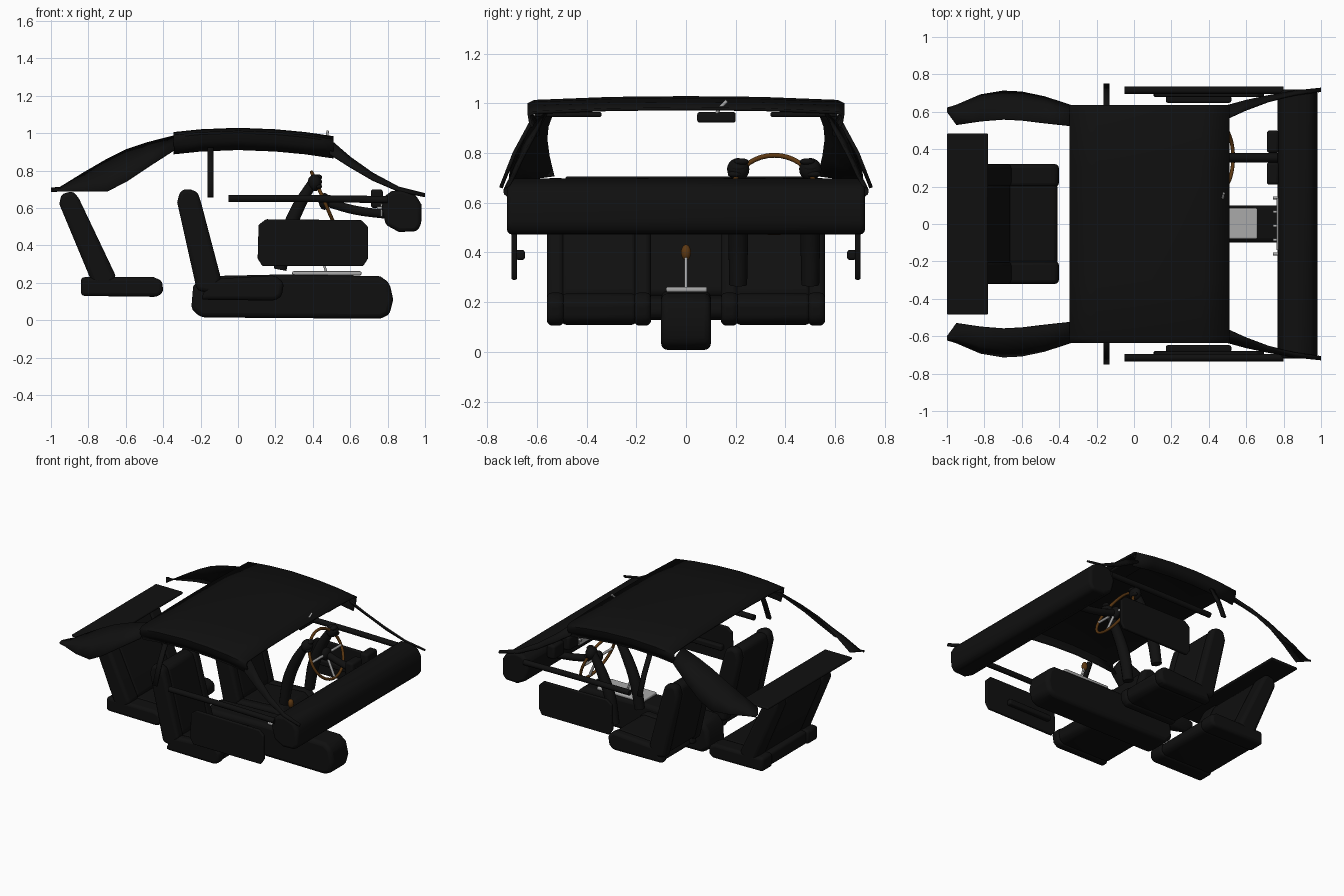
import bpy, bmesh, math
from mathutils import Vector

old = bpy.data.objects.get("Cube")
if old:
    bpy.data.objects.remove(old, do_unlink=True)


def material(name, color):
    m = bpy.data.materials.new(name)
    m.use_nodes = True
    m.diffuse_color = (*color, 1)
    m.node_tree.nodes["Principled BSDF"].inputs["Base Color"].default_value = (*color, 1)
    return m


BLACK = material("black_trim", (0.005, 0.005, 0.005))
BROWN = material("brown_wood", (0.11, 0.04, 0.006))
GREY = material("grey_metal", (0.4, 0.4, 0.4))
SIDES = (("left", 1), ("right", -1))


def finish(name, bm, mat, bevel=0, thick=0):
    """Turn a bmesh into a smooth shaded object, optionally thickened and rounded."""
    bmesh.ops.recalc_face_normals(bm, faces=bm.faces)
    mesh = bpy.data.meshes.new(name)
    bm.to_mesh(mesh)
    bm.free()
    mesh.materials.append(mat)
    ob = bpy.data.objects.new(name, mesh)
    bpy.context.collection.objects.link(ob)
    if thick:
        mod = ob.modifiers.new("thickness", "SOLIDIFY")
        mod.thickness, mod.offset = thick, 0
    if bevel:
        mod = ob.modifiers.new("rounding", "BEVEL")
        mod.width, mod.segments, mod.angle_limit = bevel, 3, math.radians(35)
    bpy.ops.object.select_all(action="DESELECT")
    ob.select_set(True)
    bpy.context.view_layer.objects.active = ob
    bpy.ops.object.shade_smooth_by_angle(angle=math.radians(40))
    return ob


def prism(name, profile, y0, y1, mat=BLACK, bevel=0.02):
    """Extrude an x-z profile from y0 to y1."""
    bm = bmesh.new()
    face = bm.faces.new([bm.verts.new((x, y0, z)) for x, z in profile])
    out = bmesh.ops.extrude_face_region(bm, geom=[face])
    moved = [v for v in out["geom"] if isinstance(v, bmesh.types.BMVert)]
    bmesh.ops.translate(bm, verts=moved, vec=(0, y1 - y0, 0))
    return finish(name, bm, mat, bevel)


def box(name, xs, ys, zs, mat=BLACK, bevel=0.01):
    (a, b), (c, d) = xs, zs
    return prism(name, [(a, c), (b, c), (b, d), (a, d)], *ys, mat, bevel)


def sheet(name, rows, thick):
    """Skin a grid of points and give it thickness."""
    bm = bmesh.new()
    grid = [[bm.verts.new(p) for p in row] for row in rows]
    for r, s in zip(grid, grid[1:]):
        for i in range(len(r) - 1):
            bm.faces.new((r[i], r[i + 1], s[i + 1], s[i]))
    return finish(name, bm, BLACK, 0, thick)


def tube(name, points, radius, mat=BLACK, radii=None):
    """Smooth round bar through the points."""
    cu = bpy.data.curves.new(name, "CURVE")
    cu.dimensions, cu.bevel_depth, cu.bevel_resolution = "3D", radius, 3
    cu.use_fill_caps = True
    sp = cu.splines.new("BEZIER")
    sp.bezier_points.add(len(points) - 1)
    for i, (bp, p) in enumerate(zip(sp.bezier_points, points)):
        bp.co = p
        bp.handle_left_type = bp.handle_right_type = "AUTO"
        bp.radius = radii[i] if radii else 1
    cu.materials.append(mat)
    ob = bpy.data.objects.new(name, cu)
    bpy.context.collection.objects.link(ob)
    return ob


def ball(name, center, scale, mat):
    bm = bmesh.new()
    bmesh.ops.create_uvsphere(bm, u_segments=16, v_segments=10, radius=1)
    for v in bm.verts:
        v.co = Vector(center) + Vector([a * b for a, b in zip(v.co, scale)])
    return finish(name, bm, mat)


# Roof lining with a turned down rim on each side
half = [(0.595, -0.11), (0.625, -0.06), (0.632, -0.025), (0.61, -0.015), (0.3, -0.003)]
section = [(-y, z) for y, z in half] + [(0, 0)] + half[::-1]
stations = [(-0.345, 1.0), (-0.2, 1.015), (0, 1.023), (0.2, 1.015), (0.36, 1.0), (0.51, 0.978)]
sheet("roof_lining", [[(x, y, top + z) for y, z in section] for x, top in stations], 0.012)

# Pillars, side trim and doors
for side, s in SIDES:
    quarter = [(-1.0, 0.62, 0.69, 0.60, 0.705), (-0.95, 0.635, 0.69, 0.53, 0.71),
               (-0.82, 0.69, 0.69, 0.55, 0.79), (-0.7, 0.71, 0.69, 0.56, 0.86),
               (-0.6, 0.705, 0.74, 0.555, 0.91), (-0.48, 0.68, 0.82, 0.54, 0.95),
               (-0.34, 0.635, 0.91, 0.525, 0.985)]
    sheet(side + "_rear_quarter_trim",
          [[(x, s * yo, zo), (x, s * (yo * 0.65 + yi * 0.35 + 0.01), (zo + zi) / 2), (x, s * yi, zi)]
           for x, yo, zo, yi, zi in quarter], 0.008)
    pillar = [(0.49, 0.56, 0.965, 0.63, 0.89), (0.6, 0.61, 0.87, 0.66, 0.82),
              (0.72, 0.655, 0.785, 0.685, 0.75), (0.86, 0.69, 0.71, 0.71, 0.69),
              (1.0, 0.71, 0.675, 0.725, 0.662)]
    sheet(side + "_windscreen_pillar",
          [[(x, s * yi, zi), (x, s * yo, zo)] for x, yi, zi, yo, zo in pillar], 0.012)
    sheet(side + "_centre_pillar",
          [[(x, s * 0.625, 0.92), (x, s * 0.69, 0.80), (x, s * 0.745, 0.66)]
           for x in (-0.163, -0.13)], 0.015)
    tube(side + "_door_top_rail", [(-0.05, s * 0.715, 0.65), (0.4, s * 0.715, 0.65),
                                   (0.8, s * 0.715, 0.645)], 0.02)
    prism(side + "_door_panel", [(0.13, 0.29), (0.67, 0.29), (0.695, 0.33), (0.695, 0.5), (0.66, 0.535),
                                 (0.15, 0.54), (0.11, 0.51), (0.105, 0.33)],
          s * 0.68, s * 0.702, BLACK, 0.006)
    box(side + "_armrest", (0.17, 0.52), sorted((s * 0.648, s * 0.685)), (0.37, 0.41))
    box(side + "_sun_visor", (0.36, 0.49), sorted((s * 0.34, s * 0.61)), (0.945, 0.965), BLACK, 0.008)


def seat(name, y, half_width, bolster, back, cushion):
    """Seat made of a leaning back and a cushion, both with side bolsters."""
    inner = half_width - bolster
    for part, profile in (("back", back), ("cushion", cushion)):
        cx = sum(p[0] for p in profile) / len(profile)
        cz = sum(p[1] for p in profile) / len(profile)
        pad = [(cx + (x - cx) * 0.96, cz + (z - cz) * 0.94) for x, z in profile]
        prism(f"{name}_{part}_pad", pad, y - inner, y + inner, BLACK, 0.018)
        for side, s in SIDES:
            prism(f"{name}_{part}_{side}_bolster", profile,
                  y + s * (inner - 0.01), y + s * half_width, BLACK, 0.022)


front_back = [(-0.325, 0.63), (-0.31, 0.69), (-0.27, 0.705), (-0.215, 0.685), (-0.195, 0.62),
              (-0.09, 0.22), (-0.13, 0.14), (-0.22, 0.16)]
front_cushion = [(-0.2, 0.11), (0.2, 0.105), (0.235, 0.13), (0.245, 0.2), (0.2, 0.24), (-0.15, 0.22)]
for side, s in SIDES:
    seat(side + "_front_seat", s * 0.35, 0.21, 0.06, front_back, front_cushion)
rear_back = [(-0.955, 0.62), (-0.945, 0.675), (-0.88, 0.69), (-0.85, 0.65), (-0.65, 0.23), (-0.7, 0.17),
             (-0.78, 0.2)]
rear_cushion = [(-0.84, 0.13), (-0.43, 0.125), (-0.4, 0.15), (-0.405, 0.21), (-0.45, 0.23), (-0.84, 0.23)]
seat("rear_seat", 0, 0.32, 0.11, rear_back, rear_cushion)
shelf = box("rear_shelf", (-1.0, -0.78), (-0.485, 0.485), (0.688, 0.706), BLACK, 0.008)

# Dashboard with instruments and centre panel
prism("dashboard", [(0.768, 0.6), (0.78, 0.66), (0.82, 0.69), (0.88, 0.697), (0.95, 0.67), (0.98, 0.62),
                    (0.98, 0.51), (0.955, 0.475), (0.86, 0.472), (0.79, 0.51)], -0.72, 0.72, BLACK, 0.02)
for side, y in (("left", 0.44), ("right", 0.27)):
    box(side + "_gauge", (0.71, 0.775), (y - 0.06, y + 0.06), (0.6, 0.7), BLACK, 0.015)
box("centre_panel", (0.761, 0.772), (-0.14, 0.14), (0.555, 0.625), GREY, 0.002)
for i in range(5):
    y = -0.16 + i * 0.075
    tube(f"panel_knob_{i + 1}", [(0.742, y, 0.6), (0.775, y, 0.6)], 0.008, GREY)

# Centre console and gear lever
prism("centre_console", [(-0.25, 0.06), (-0.2, 0.015), (0.76, 0.008), (0.81, 0.03), (0.83, 0.11),
                         (0.81, 0.2), (0.76, 0.235), (0.25, 0.245), (-0.2, 0.235), (-0.24, 0.18)],
      -0.1, 0.1, BLACK, 0.025)
box("gear_plate", (0.29, 0.66), (-0.08, 0.085), (0.24, 0.262), GREY, 0.008)
tube("gear_lever", [(0.475, 0, 0.25), (0.455, 0, 0.31), (0.43, 0, 0.39)], 0.007, GREY)
ball("gear_knob", (0.425, 0, 0.4), (0.02, 0.02, 0.032), BROWN)

# Steering wheel, tilted about the side axis
hub = Vector((0.462, 0.355, 0.635))
tilt = math.radians(66.5)
down, out = Vector((math.cos(tilt), 0, -math.sin(tilt))), Vector((0, 1, 0))
bpy.ops.mesh.primitive_torus_add(location=hub, rotation=(0, tilt, 0), major_radius=0.17, minor_radius=0.01,
                                 major_segments=40, minor_segments=10)
wheel = bpy.context.object
wheel.name = "steering_wheel"
wheel.data.materials.append(BROWN)
bpy.ops.object.shade_smooth()
for i, a in enumerate((0, 90, 270)):
    d = down * math.cos(math.radians(a)) + out * math.sin(math.radians(a))
    tube(f"wheel_spoke_{i + 1}", [hub, hub + d * 0.17], 0.009, GREY)
ball("wheel_hub", hub, (0.03, 0.045, 0.045), BLACK)
tube("steering_column", [hub, (0.62, 0.355, 0.59), (0.8, 0.355, 0.565)], 0.025)

# Sleeves and gloves holding the wheel
for side, s in SIDES:
    y = 0.355 + s * 0.145
    tube(side + "_sleeve", [(0.225, y, 0.27), (0.26, y, 0.45), (0.32, y, 0.6), (0.395, y, 0.73)],
         0.036, BLACK, (1, 1.1, 1, 0.75))
    ball(side + "_glove", (0.41, y, 0.735), (0.038, 0.045, 0.045), BLACK)
    for i in range(3):
        ball(f"{side}_finger_{i + 1}", (0.43, y + s * 0.012 * (i - 1), 0.765 - 0.025 * i),
             (0.02, 0.03, 0.014), BLACK)

# Rear view mirror
box("mirror", (0.45, 0.475), (0.045, 0.2), (0.922, 0.965), BLACK, 0.01)
tube("mirror_arm", [(0.465, 0.12, 0.955), (0.475, 0.14, 0.985), (0.48, 0.165, 1.01)], 0.007, GREY)
